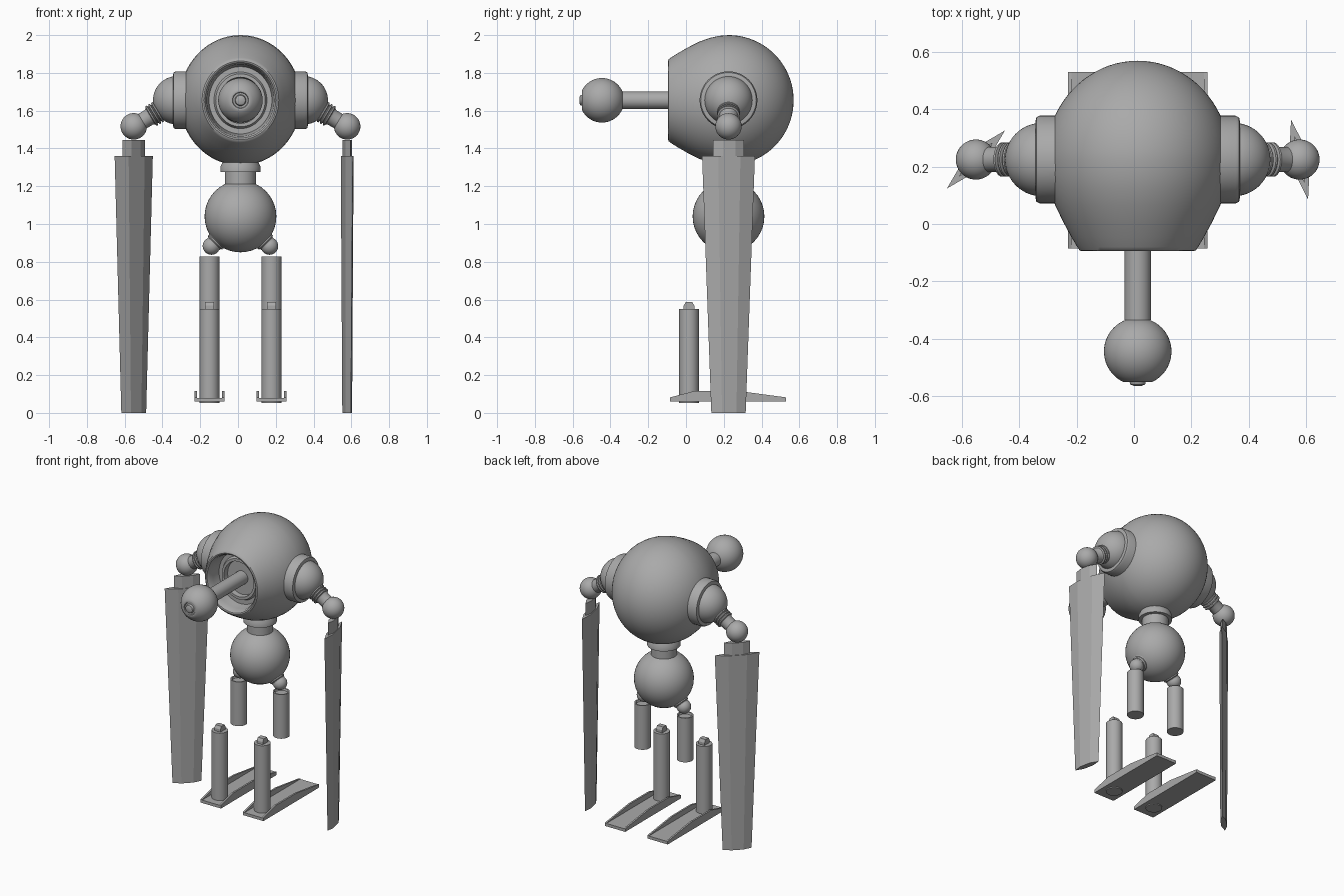
import bpy, bmesh, math
from mathutils import Vector, Matrix

cube = bpy.data.objects.get("Cube")
if cube:
    bpy.data.objects.remove(cube, do_unlink=True)

CX, CY = 0.013, 0.225      # body axis
EYE_Z = 1.655

grey = bpy.data.materials.new("plain_grey")
grey.use_nodes = True
GREY = (0.4, 0.4, 0.4, 1)
grey.diffuse_color = GREY
grey.node_tree.nodes["Principled BSDF"].inputs["Base Color"].default_value = GREY


def finish(name, bm, smooth=True):
    bmesh.ops.remove_doubles(bm, verts=bm.verts, dist=1e-5)
    bmesh.ops.recalc_face_normals(bm, faces=bm.faces)
    mesh = bpy.data.meshes.new(name)
    bm.to_mesh(mesh)
    bm.free()
    mesh.materials.append(grey)
    ob = bpy.data.objects.new(name, mesh)
    bpy.context.collection.objects.link(ob)
    if smooth:
        bpy.ops.object.select_all(action='DESELECT')
        ob.select_set(True)
        bpy.context.view_layer.objects.active = ob
        bpy.ops.object.shade_smooth_by_angle(angle=math.radians(35))
    return ob


def lathe(name, profile, origin, axis=(0, 0, 1), steps=48, scale=(1, 1, 1)):
    """Spin (height, radius) points round an axis through origin."""
    bm = bmesh.new()
    verts = [bm.verts.new((r, 0, h)) for h, r in profile]
    edges = [bm.edges.new(pair) for pair in zip(verts, verts[1:])]
    bmesh.ops.spin(bm, geom=verts + edges, cent=(0, 0, 0), axis=(0, 0, 1),
                   angle=math.tau, steps=steps, use_merge=True)
    turn = Vector((0, 0, 1)).rotation_difference(Vector(axis)).to_matrix().to_4x4()
    size = Matrix.Diagonal((*scale, 1))
    bmesh.ops.transform(bm, matrix=Matrix.Translation(origin) @ size @ turn, verts=bm.verts)
    return finish(name, bm)


def arc(radius, start, end, n=20, centre=0):
    """Circle arc as (height, radius) points; angles from the bottom pole."""
    pts = []
    for i in range(n + 1):
        a = math.radians(start + (end - start) * i / n)
        pts.append((centre - radius * math.cos(a), max(0, radius * math.sin(a))))
    return pts


def ball(name, radius, origin):
    return lathe(name, arc(radius, 0, 180), origin)


def prism(name, outline, low, high, place, taper=1):
    """Extrude an xy outline from low to high; the low end is scaled by taper."""
    bm = bmesh.new()
    bottom = [bm.verts.new((x * taper, y * (taper + 1) / 2, low)) for x, y in outline]
    top = [bm.verts.new((x, y, high)) for x, y in outline]
    bm.faces.new(bottom)
    bm.faces.new(top)
    for i in range(len(outline)):
        j = (i + 1) % len(outline)
        bm.faces.new((bottom[i], bottom[j], top[j], top[i]))
    bmesh.ops.transform(bm, matrix=place, verts=bm.verts)
    return finish(name, bm, smooth=False)


# Head: open-fronted shell with a stepped eye socket
socket = [(-0.2, 0), (-0.2, 0.118), (-0.235, 0.122), (-0.235, 0.14), (-0.215, 0.15),
          (-0.215, 0.178), (-0.27, 0.187), (-0.3, 0.19), (-0.317, 0.2)]
front_shell = [(-0.32, 0.208), (-0.317, 0.217), (-0.305, 0.226), (-0.27, 0.248),
               (-0.22, 0.277), (-0.16, 0.308), (-0.1, 0.33), (-0.05, 0.341)]
lathe("head", socket + front_shell + arc(0.345, 90, 180), (CX, CY, EYE_Z),
      (0, 1, 0), steps=64, scale=(0.935, 1, 1))

# Eye on its stalk
lathe("eye_stalk", [(-0.25, 0), (-0.25, 0.046), (0.36, 0.046), (0.36, 0)],
      (CX, -0.095 + 0.12, EYE_Z), (0, -1, 0))
lens = [(0.106, 0.05), (0.106, 0.043), (0.1, 0.04), (0.1, 0.03),
        (0.115, 0.026), (0.12, 0.014), (0.12, 0)]
lathe("eye_ball", arc(0.118, 0, 154) + lens, (CX, -0.445, EYE_Z), (0, -1, 0))

# Neck and torso
lathe("neck", [(1.2, 0), (1.2, 0.083), (1.275, 0.083), (1.275, 0.106), (1.305, 0.106),
               (1.335, 0.09), (1.335, 0)], (CX, CY, 0))
ball("torso", 0.19, (CX, CY, 1.04))

# Six-sided blade section, pointed at both ends
blade = [(-0.143, 0), (-0.06, -0.022), (0.06, -0.022),
         (0.143, 0), (0.06, 0.022), (-0.06, 0.022)]

for side, word, yaw in ((-1, "right", 45), (1, "left", 102)):
    # Shoulder
    lathe(word + "_shoulder",
          [(0.2, 0), (0.2, 0.153), (0.342, 0.153), (0.354, 0.147), (0.357, 0.133)]
          + [(h + 0.335, r) for h, r in arc(0.128, 100, 180)],
          (CX, CY, EYE_Z), (side, 0, 0))

    # Ribbed arm
    hand = Vector((CX + side * 0.565, CY, 1.517))
    root = Vector((CX + side * 0.40, CY, 1.615))
    ribs = [(0, 0)]
    for k in range(4):
        h = 0.02 + k * 0.018
        ribs += [(h, 0.05), (h + 0.004, 0.06), (h + 0.011, 0.06), (h + 0.015, 0.05)]
    lathe(word + "_arm", ribs + [(0.1, 0.044), (0.19, 0.044), (0.19, 0)],
          root, (hand - root).normalized())
    ball(word + "_hand_joint", 0.07, hand)

    # Blade hanging from the joint
    place = Matrix.Translation((hand.x, hand.y, 0)) @ Matrix.Rotation(math.radians(yaw), 4, 'Z')
    prism(word + "_blade", blade, 0, 1.36, place, taper=0.65)
    prism(word + "_blade_mount", [(x * 0.58, y * 0.8) for x, y in blade], 1.35, 1.445, place)

    # Hip joint
    x = CX + side * 0.164
    hip_axis = Vector((side * 0.7, 0, -0.72)).normalized()
    lathe(word + "_hip_socket",
          [(0.13, 0), (0.13, 0.062), (0.178, 0.06), (0.185, 0.052), (0.192, 0.052),
           (0.198, 0.045), (0.205, 0.045), (0.205, 0)],
          (CX, CY, 1.04), hip_axis)
    ball(word + "_hip_ball", 0.046, (CX + side * 0.154, CY, 0.883))

    # Upper leg
    lathe(word + "_upper_leg", [(0.52, 0), (0.52, 0.053), (0.828, 0.053), (0.828, 0.044),
                                (0.815, 0.04), (0.815, 0)], (x, CY, 0), steps=32)

    # Lower leg with a peg on top
    lathe(word + "_lower_leg", [(0.053, 0), (0.053, 0.052), (0.55, 0.052), (0.55, 0)],
          (x, 0.016, 0), steps=32)
    peg = [(-0.028, 0.545), (0.028, 0.545), (0.028, 0.568), (0.017, 0.587),
           (-0.017, 0.587), (-0.028, 0.568)]
    across = Matrix.Translation((x, 0, 0)) @ Matrix(((0, 0, 1, 0), (1, 0, 0, 0),
                                                   (0, 1, 0, 0), (0, 0, 0, 1)))
    prism(word + "_lower_leg_peg", [(y + 0.016, z) for y, z in peg], -0.023, 0.023, across)

    # Foot: a tray with arched side rims
    rim = [(-0.085, 0.06), (0.53, 0.06), (0.53, 0.082), (0.27, 0.117),
           (0.05, 0.117), (-0.085, 0.082)]
    floor = [(-0.085, 0.06), (0.53, 0.06), (0.53, 0.08), (-0.085, 0.08)]
    prism(word + "_foot_sole", floor, -0.079, 0.079, across)
    for inner, tag in ((-0.079, "_a"), (0.067, "_b")):
        prism(word + "_foot_rim" + tag, rim, inner, inner + 0.012, across)
